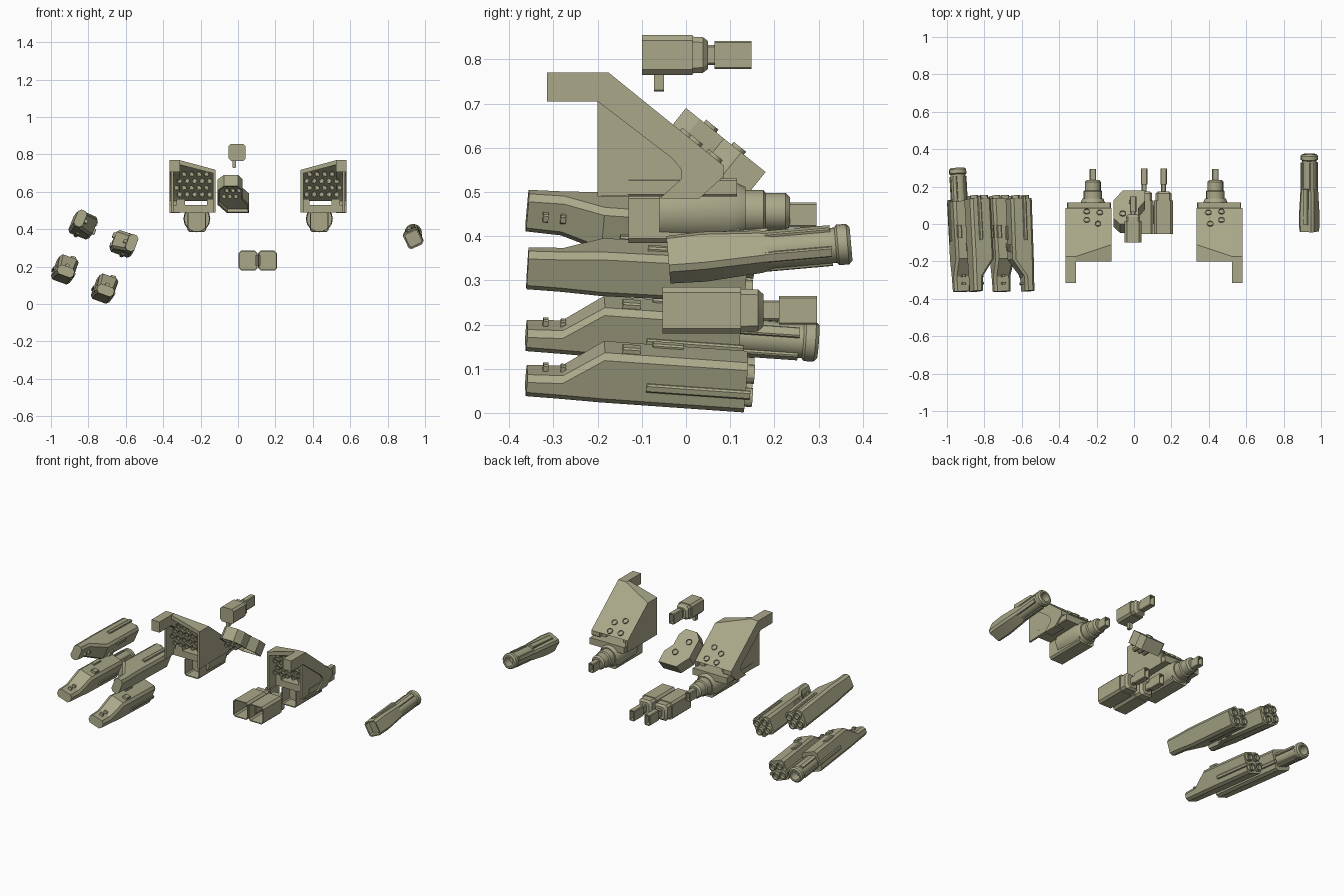
import bpy, bmesh, math
from mathutils import Matrix, Vector

if "Cube" in bpy.data.objects:
    bpy.data.objects.remove(bpy.data.objects["Cube"])

olive = bpy.data.materials.new("olive_drab")
olive.use_nodes = True
COLOUR = (0.40, 0.39, 0.25, 1)
olive.diffuse_color = COLOUR
olive.node_tree.nodes["Principled BSDF"].inputs["Base Color"].default_value = COLOUR
made = []
I = Matrix.Identity(4)


def loft(name, loops, M=I, front=None, back=None):
    """Skin 3D loops; front / back = (rim, depth) sinks a hole in an end cap."""
    bm = bmesh.new()
    rings = [[bm.verts.new(p) for p in loop] for loop in loops]
    n = len(rings[0])
    for a, b in zip(rings, rings[1:]):
        for i in range(n):
            j = (i + 1) % n
            bm.faces.new((a[i], a[j], b[j], b[i]))
    caps = [bm.faces.new(rings[0]), bm.faces.new(rings[-1])]
    bmesh.ops.recalc_face_normals(bm, faces=bm.faces)
    for cap, hole in zip(caps, (front, back)):
        if hole:
            bmesh.ops.inset_region(bm, faces=[cap], thickness=hole[0])
            bmesh.ops.inset_region(bm, faces=[cap], thickness=0.0005, depth=-hole[1])
    bm.transform(M)
    if M.determinant() < 0:
        bmesh.ops.reverse_faces(bm, faces=bm.faces)
    me = bpy.data.meshes.new(name)
    bm.to_mesh(me)
    bm.free()
    me.materials.append(olive)
    ob = bpy.data.objects.new(name, me)
    bpy.context.collection.objects.link(ob)
    made.append(ob)
    return ob


def rect(x, z, w, h, c=0.012):
    """Chamfered rectangle in x, z."""
    w, h = w / 2, h / 2
    pts = [(w - c, -h), (w, c - h), (w, h - c), (w - c, h),
           (c - w, h), (-w, h - c), (-w, c - h), (c - w, -h)]
    return [(x + a, z + b) for a, b in pts]


def ring(x, z, r, n=16):
    return [(x + r * math.cos(math.tau * i / n), z + r * math.sin(math.tau * i / n)) for i in range(n)]


def along_y(name, stations, M=I, **holes):
    """Loft x, z profiles at stations along y."""
    return loft(name, [[(x, y, z) for x, z in prof] for y, prof in stations], M, **holes)


def bar(name, prof, y0, y1, M=I, **holes):
    return along_y(name, [(y0, prof), (y1, prof)], M, **holes)


def plate(name, prof, x0, x1, M=I):
    """Extrude a y, z outline across x."""
    return loft(name, [[(x, y, z) for y, z in prof] for x in (x0, x1)], M)


# Box shaped guns with a square rear barrel
def box_gun(name, x, z, w, h, y, hollow):
    front = (0.006, 0.12) if hollow else None
    y0, y1, y2, y3, y4 = y
    bar(name + "_body", rect(x, z, w, h), y0, y1, front=front)
    along_y(name + "_neck", [(y1, rect(x, z, w * .85, h * .92)), (y2 - .012, rect(x, z, w * .85, h * .9)),
                             (y2, rect(x, z, w * .6, h * .7))])
    bar(name + "_link", rect(x, z, .026, .045, .004), y2 - .005, y3 + .005)
    bar(name + "_barrel", rect(x, z, .035, .064, .004), y3, y4, back=(0.006, 0.03))


box_gun("top_gun", -.005, .81, .09, .09, (-.10, .015, .05, .065, .148), False)
bar("top_gun_peg", rect(-.02, .75, .02, .045, .003), -.072, -.05)
for i, x in enumerate((.054, .158)):
    box_gun(f"twin_gun_{i}", x, .232, .1, .105, (-.053, .125, .175, .21, .297), True)
bar("twin_gun_bridge", rect(.106, .232, .03, .06, .005), .0, .1)


# Sloped disc on the rear roofs
def bolt(name, x, y, z, r, M):
    spot = Matrix.Translation((x, y, z)) @ Matrix.Rotation(math.radians(51), 4, 'X')
    bar(name, ring(0, 0, r, 12), -.008, .008, M @ spot, front=(.004, .004), back=(.004, .004))


# Pair of launcher pods, mirrored about the plane between them
def roof_z(y):
    return .77 - (y + .175) * .21 / .26


def pod(side, M):
    outer, inner = .4725, .2275
    arm = [(-.315, .77), (-.175, .77), (.085, .56), (.085, .535), (.03, .485), (-.06, .485),
           (-.01, .53), (-.01, .55), (-.03, .575), (-.2, .705), (-.315, .705)]
    plate(side + "_pod_arm", arm, outer - .055, outer, M)
    top_out = [(-.2, .77), (-.175, .77), (.085, .56), (.06, .55), (-.185, .745), (-.2, .745)]
    top_in = [(-.2, .717), (-.11, .717), (.085, .56), (.06, .55), (-.12, .695), (-.2, .695)]
    loft(side + "_pod_roof", [[(outer - .05, y, z) for y, z in top_out],
                              [(inner, y, z) for y, z in top_in]], M)
    plate(side + "_pod_inner_wall", [(-.2, .717), (-.11, .717), (.085, .56), (.085, .49), (-.2, .49)],
          inner, inner + .014, M)
    plate(side + "_pod_outer_wall", [(-.2, .75), (-.165, .75), (.075, .555), (.06, .5), (-.2, .49)],
          outer - .02, outer - .008, M)
    # Launch tubes under the roof
    for row in range(4):
        z = .585 + row * .036
        for col in range(5):
            x = inner + .032 + col * .04 + (row % 2) * .016
            y_end = -.175 + (.77 - z) * .26 / .21 - .045
            bar(f"{side}_launch_tube_{row}_{col}", ring(x, z, .016, 10), -.165, max(y_end, -.12), M,
                front=(.005, .02))
    for i, (x, y) in enumerate(((.29, .06), (.36, .065), (.36, .02), (.3, -.0))):
        bolt(f"{side}_pod_bolt_{i}", x, y, roof_z(y), .017, M)
    # Underslung gun
    c = .3275
    bar(side + "_pod_floor", rect(.348, .51, .235, .04, .004), -.13, .115, M)
    for x in (inner + .024, outer - .058):
        bar(side + "_pod_flange", rect(x, .543, .046, .035, .003), -.13, .06, M)
    bar(side + "_gun_body", rect(c, .44, .1, .11, .01), -.13, .12, M, front=(.006, .12))
    along_y(side + "_gun_drum", [(-.06, ring(c, .455, .068)), (.1, ring(c, .455, .072)),
                                 (.135, ring(c, .455, .056))], M)
    along_y(side + "_gun_collar", [(.13, ring(c, .455, .05)), (.175, ring(c, .455, .05)),
                                   (.18, ring(c, .455, .043)), (.225, ring(c, .455, .043)),
                                   (.235, ring(c, .455, .034))], M)
    bar(side + "_gun_barrel", rect(c, .448, .034, .056, .004), .22, .295, M, back=(.006, .03))


centre = Matrix.Translation((.1075, 0, 0))
pod("left", centre)
pod("right", centre @ Matrix.Scale(-1, 4, (1, 0, 0)))

# Small tilted launcher between the pods
outline = [(-.075, 0), (0, 0), (.025, .04), (.025, .11), (.06, .16), (.06, .231),
           (-.06, .231), (-.11, .16), (-.11, .04)]
d, nrm = Vector((.78, -.627)), Vector((.627, .78))
origin = Vector((0, .69))


def tilted(depth):
    pts = [(x, origin + d * s - nrm * depth) for x, s in outline]
    return [(x, p.x, p.y) for x, p in pts]


loft("small_launcher", [tilted(0), tilted(.075)], back=(.01, .02))
for i, (x, s) in enumerate(((-.06, .07), (-.01, .15))):
    p = origin + d * s
    bolt(f"small_launcher_bolt_{i}", x, p.x, p.y, .018, I)
for i in range(6):
    x, z = -.075 + (i % 3) * .032 + (i // 3) * .016, .575 + (i // 3) * .032
    bar(f"small_launch_tube_{i}", ring(x, z, .014, 10), -.01, .07, front=(.004, .015))


def pose(x, z, pitch, yaw, roll):
    R = [Matrix.Rotation(math.radians(a), 4, k) for a, k in ((yaw, 'Z'), (pitch, 'X'), (roll, 'Y'))]
    return Matrix.Translation((x, 0, z)) @ R[0] @ R[1] @ R[2]


# Fluted tube with a flared muzzle
def big_barrel(name, y0, y1, M):
    along_y(name, [(y0, ring(0, 0, .04)), (y1 - .035, ring(0, 0, .04)), (y1 - .03, ring(0, 0, .046)),
                   (y1 - .008, ring(0, 0, .046)), (y1, ring(0, 0, .038))], M, back=(.01, .05))
    for k in range(4):
        spin = M @ Matrix.Rotation(math.radians(45 + 90 * k), 4, 'Y')
        bar(f"{name}_rib_{k}", rect(0, .04, .024, .012, .003), y0, y1 - .045, spin)


# Four long launchers with a half height nose
def launcher(name, M, single):
    end = .12 if single else .135
    w = .053

    def section(y, top, w=w):
        return y, rect(0, (top - .06) / 2, w * 2, top + .06, .014)
    along_y(name + "_body", [section(-.36, -.008, .046), section(-.28, -.004, .048), section(-.19, .06),
                             section(end, .06)], M)
    for s in (-1, 1):
        bar(name + "_side_rail", rect(s * .054, -.012, .014, .02, .004), -.09, end + .01, M)
    bar(name + "_top_block", rect(.02, .063, .03, .02, .004), -.15, -.11, M)
    bar(name + "_rear_block", rect(-.03, .06, .025, .016, .004), -.08, -.01, M)
    for y in (-.325, -.285):
        bar(name + "_nose_lug", rect(0, 0, .02, .02, .003), y, y + .012, M)
    if single:
        big_barrel(name + "_barrel", .1, .3, M)
    else:
        for k in range(4):
            x, z = (k % 2 - .5) * .05, (k // 2 - .5) * .056
            bar(f"{name}_tube_{k}", ring(x, z, .022, 12), .1, .152, M, back=(.006, .03))


launcher("upper_outer_launcher", pose(-.83, .42, -4, 3, 112), False)
launcher("upper_inner_launcher", pose(-.612, .32, -3, 2, -70), False)
launcher("lower_outer_launcher", pose(-.928, .182, -4, 3, 20), True)
launcher("lower_inner_launcher", pose(-.715, .08, -4, 3, 20), False)

# Single cannon at the far left
C = pose(.937, .35, 5, 0, -25)
along_y("cannon_body", [(-.04, rect(0, 0, .086, .09)), (.04, rect(0, 0, .09, .094)),
                        (.17, rect(0, 0, .08, .08)), (.2, rect(0, 0, .07, .07))], C, front=(.008, .03))
big_barrel("cannon_barrel", .1, .375, C)
bar("cannon_top_rail", rect(0, .044, .03, .02, .004), .0, .19, C)

bpy.ops.object.select_all(action='DESELECT')
for ob in made:
    ob.select_set(True)
bpy.context.view_layer.objects.active = made[0]
bpy.ops.object.shade_smooth_by_angle(angle=math.radians(30))
